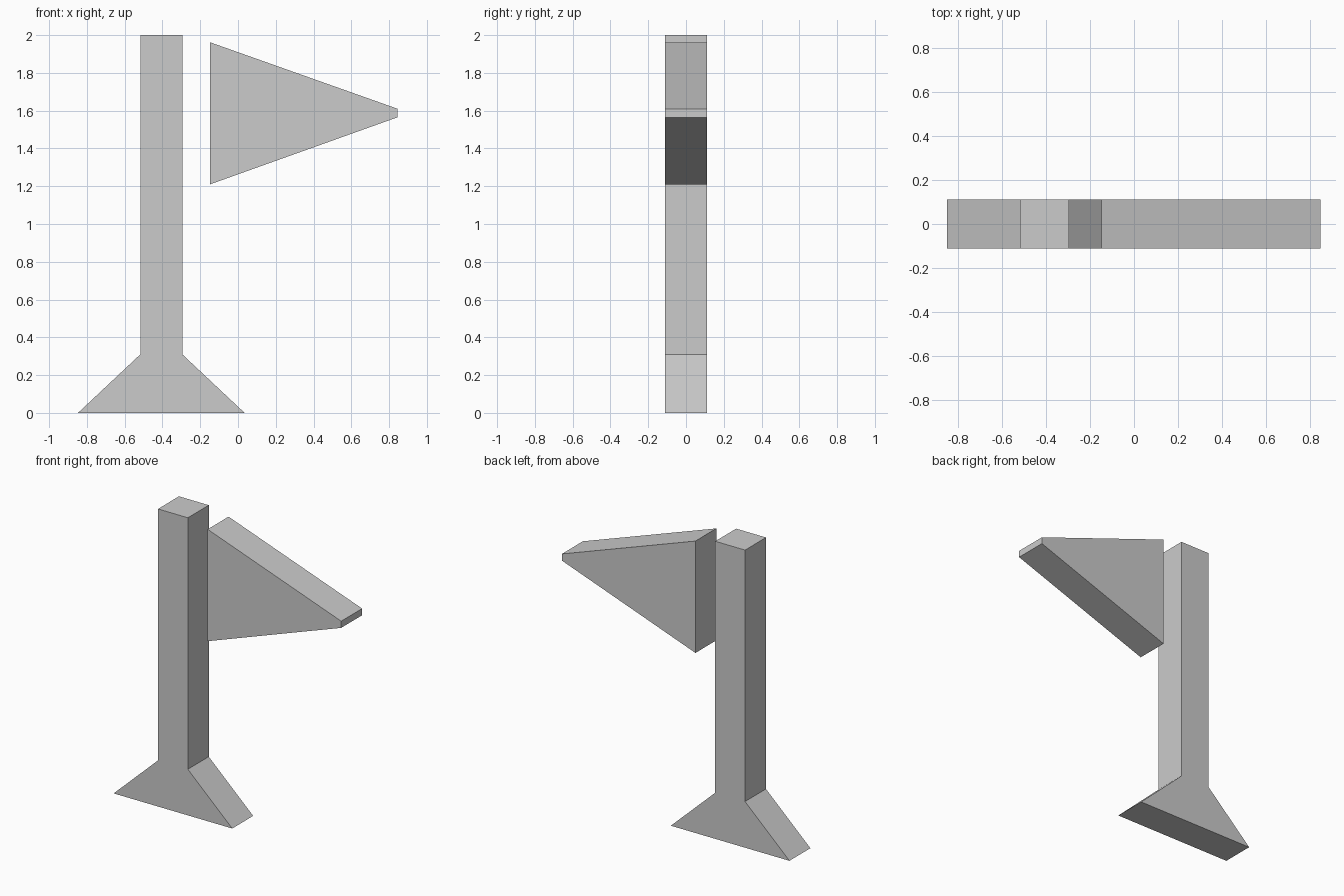
import bpy
import bmesh

if "Cube" in bpy.data.objects:
    bpy.data.objects.remove(bpy.data.objects["Cube"])

HALF_DEPTH = 0.111


def extrude_profile(name, points):
    """Closed slab from an (x, z) outline, centred on y = 0."""
    bm = bmesh.new()
    face = bm.faces.new([bm.verts.new((x, -HALF_DEPTH, z)) for x, z in points])
    result = bmesh.ops.extrude_face_region(bm, geom=[face])
    verts = [v for v in result["geom"] if isinstance(v, bmesh.types.BMVert)]
    bmesh.ops.translate(bm, verts=verts, vec=(0, 2 * HALF_DEPTH, 0))
    bmesh.ops.recalc_face_normals(bm, faces=bm.faces)
    mesh = bpy.data.meshes.new(name)
    bm.to_mesh(mesh)
    bm.free()
    obj = bpy.data.objects.new(name, mesh)
    bpy.context.collection.objects.link(obj)
    return obj


# Pole flaring into a wedge foot, mirrored about the pole axis
axis = -0.406
half = [(0.441, 0), (0.111, 0.31), (0.111, 2.0)]
outline = [(axis + x, z) for x, z in half]
outline += [(axis - x, z) for x, z in reversed(half)]
extrude_profile("pole_with_foot", outline)

# Floating pennant with a blunt tip
extrude_profile("pennant", [(-0.148, 1.21), (0.845, 1.565),
                            (0.845, 1.61), (-0.148, 1.962)])
